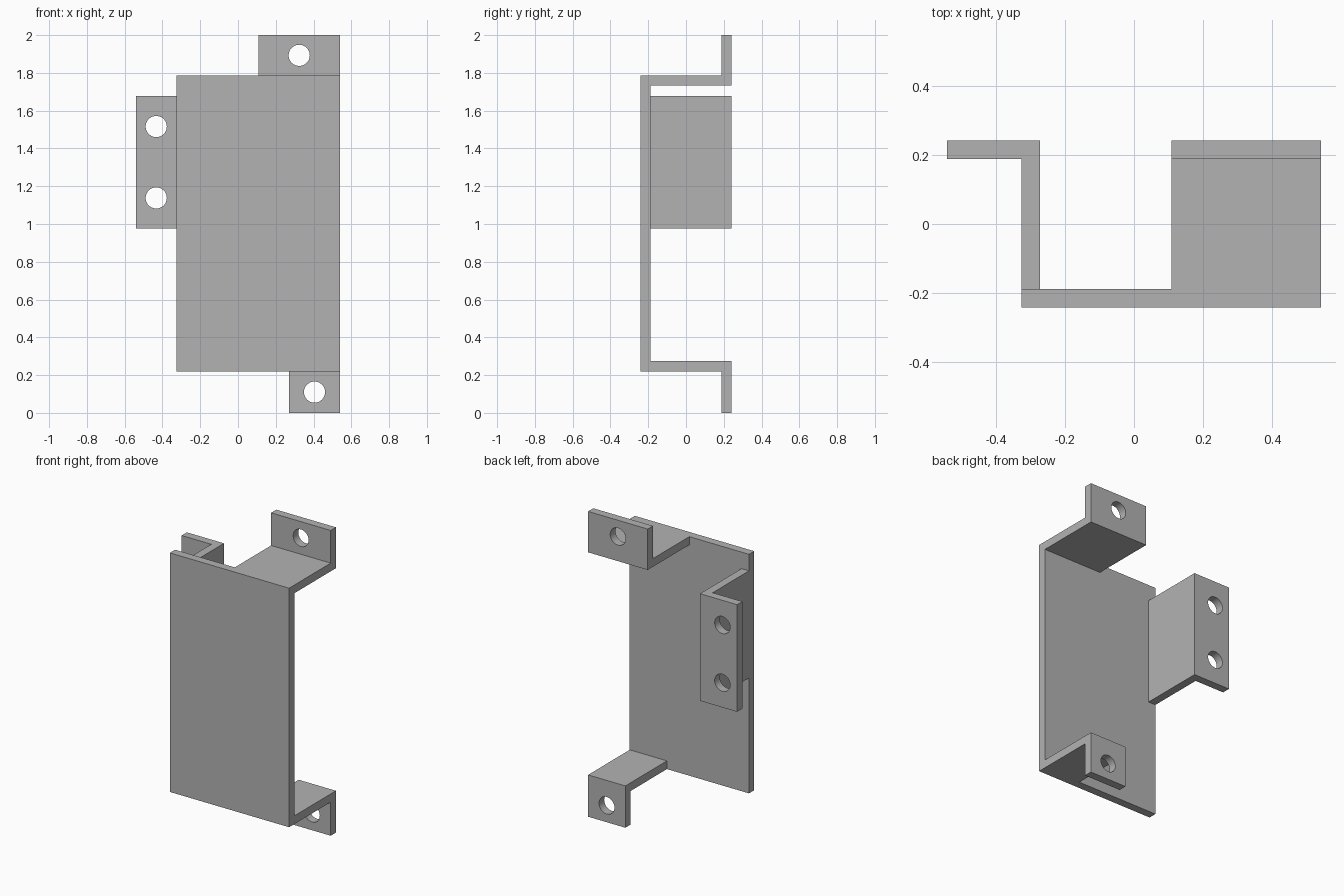
import bpy
import bmesh
from math import radians
from mathutils import Matrix, Vector

cube = bpy.data.objects.get("Cube")
if cube:
    bpy.data.objects.remove(cube, do_unlink=True)

grey = bpy.data.materials.new("plain_grey")
grey.use_nodes = True
grey.diffuse_color = (0.45, 0.45, 0.45, 1)
grey.node_tree.nodes["Principled BSDF"].inputs["Base Color"].default_value = grey.diffuse_color

T = 0.054                      # sheet thickness
FRONT, BACK = -0.242, 0.242    # depth limits
LEFT, RIGHT = 0.54, -0.54      # width limits
WALL = -0.325                  # right edge of the main plate
LOW, HIGH = 0.22, 1.786        # height limits of the main plate
HOLE = 0.056


def add_object(name, bm):
    bmesh.ops.recalc_face_normals(bm, faces=bm.faces)
    mesh = bpy.data.meshes.new(name)
    bm.to_mesh(mesh)
    bm.free()
    mesh.materials.append(grey)
    obj = bpy.data.objects.new(name, mesh)
    bpy.context.collection.objects.link(obj)
    return obj


def extrude_profile(name, points, along):
    bm = bmesh.new()
    face = bm.faces.new([bm.verts.new(p) for p in points])
    result = bmesh.ops.extrude_face_region(bm, geom=[face])
    moved = [v for v in result["geom"] if isinstance(v, bmesh.types.BMVert)]
    bmesh.ops.translate(bm, verts=moved, vec=Vector(along))
    # The starting face remains as the end cap
    if not face.is_valid:
        bmesh.ops.holes_fill(bm, edges=bm.edges)
    return add_object(name, bm)


def bent_profile(outer, inner, tip):
    # Arm from the plate towards the back, then a flange out to the tip
    return [(inner, FRONT + T), (inner, BACK), (tip, BACK),
            (tip, BACK - T), (outer, BACK - T), (outer, FRONT + T)]


def drill(obj, centres):
    bm = bmesh.new()
    for x, z in centres:
        place = Matrix.Translation((x, BACK - T / 2, z)) @ Matrix.Rotation(radians(90), 4, "X")
        bmesh.ops.create_cone(bm, cap_ends=True, segments=48, radius1=HOLE,
                              radius2=HOLE, depth=T * 3, matrix=place)
    cutter = add_object(obj.name + "_hole_cutter", bm)
    cutter.hide_render = True
    cut = obj.modifiers.new("holes", "BOOLEAN")
    cut.operation, cut.solver, cut.object = "DIFFERENCE", "EXACT", cutter
    bpy.context.view_layer.objects.active = obj
    bpy.ops.object.modifier_apply(modifier=cut.name)
    bpy.data.objects.remove(cutter, do_unlink=True)


# Main plate
plate = extrude_profile(
    "main_plate",
    [(WALL, FRONT, LOW), (LEFT, FRONT, LOW), (LEFT, FRONT, HIGH), (WALL, FRONT, HIGH)],
    (0, T, 0))

# Top and bottom tabs: name, starting x, bent profile, hole centre
for name, start, profile, hole in (
        ("top_tab", 0.108, bent_profile(HIGH, HIGH - T, 2), (0.324, 1.893)),
        ("bottom_tab", 0.27, bent_profile(LOW, LOW + T, 0), (0.405, 0.11))):
    tab = extrude_profile(name, [(start, y, z) for z, y in profile], (LEFT - start, 0, 0))
    drill(tab, [hole])

# Side tab
side = extrude_profile("side_tab",
                       [(x, y, 0.976) for x, y in bent_profile(WALL, WALL + T, RIGHT)],
                       (0, 0, 0.702))
drill(side, [(-0.433, 1.138), (-0.433, 1.516)])

# Smooth hole walls, sharp sheet edges
for obj in bpy.context.view_layer.objects:
    obj.select_set(obj.name in ("main_plate", "top_tab", "bottom_tab", "side_tab"))
bpy.context.view_layer.objects.active = plate
bpy.ops.object.shade_smooth_by_angle(angle=radians(30))
